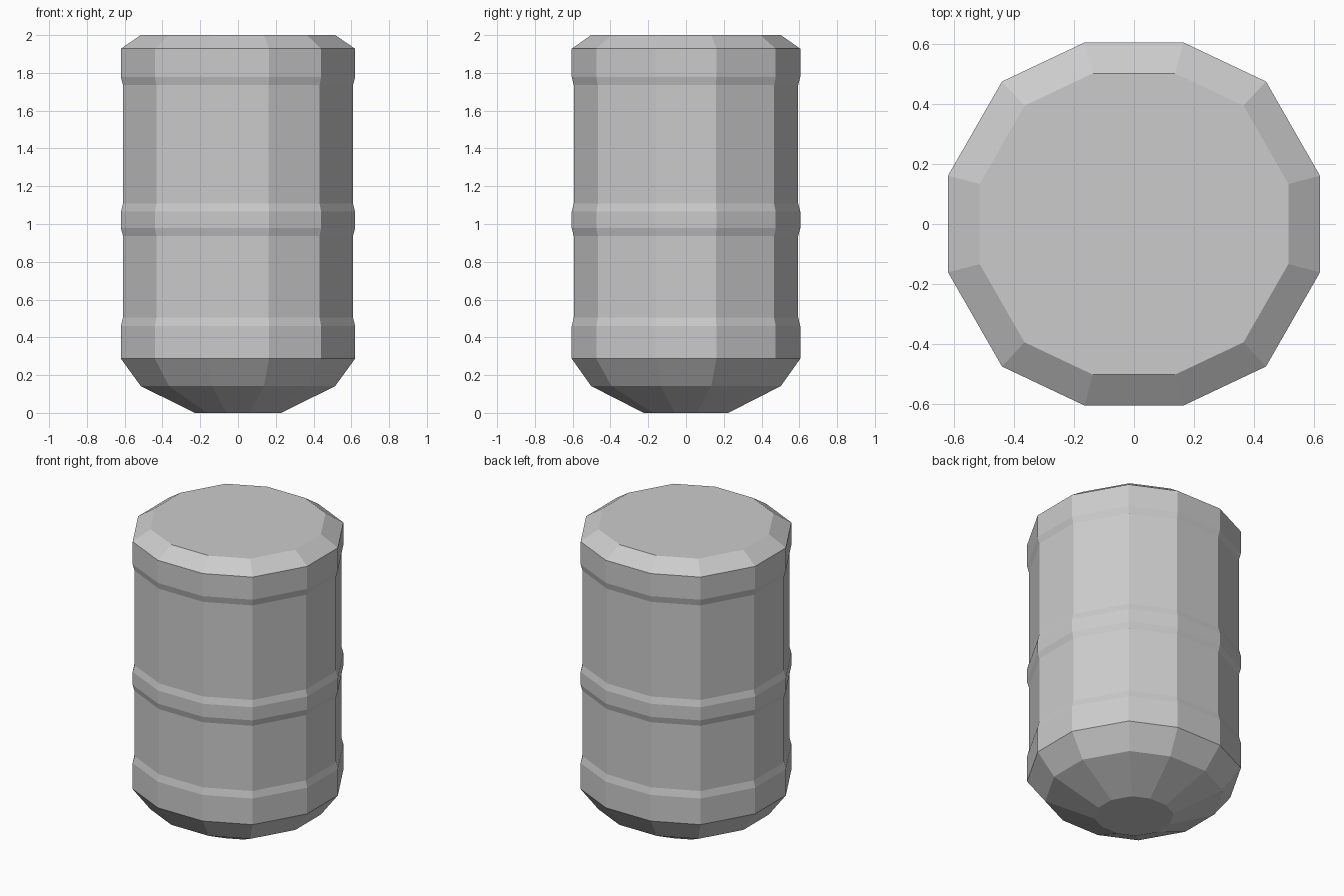
import bpy, bmesh

if "Cube" in bpy.data.objects:
    bpy.data.objects.remove(bpy.data.objects["Cube"])

# Twelve-sided cross-section: one quarter, mirrored around
quarter = [(0.62, 0.161), (0.44, 0.475), (0.165, 0.605)]
half = quarter + [(-x, y) for x, y in reversed(quarter)]
section = half + [(-x, -y) for x, y in half]

# Height and scale of each ring: rounded base, three raised bands, bevelled top
waist = 0.982
profile = [(0.0, 0.37), (0.142, 0.83), (0.287, 1.0),
           (0.46, 1.0), (0.505, waist), (0.937, waist),
           (0.978, 1.0), (1.065, 1.0), (1.108, waist),
           (1.735, waist), (1.778, 1.0), (1.928, 1.0), (2.0, 0.83)]

# Barrel body lofted through the rings
bm = bmesh.new()
rings = [[bm.verts.new((x * s, y * s, z)) for x, y in section] for z, s in profile]
n = len(section)
for low, high in zip(rings, rings[1:]):
    for i in range(n):
        j = (i + 1) % n
        bm.faces.new((low[i], low[j], high[j], high[i]))

# End caps
bm.faces.new(list(reversed(rings[0])))
bm.faces.new(rings[-1])
bmesh.ops.recalc_face_normals(bm, faces=bm.faces)

mesh = bpy.data.meshes.new("barrel")
bm.to_mesh(mesh)
bm.free()
bpy.context.collection.objects.link(bpy.data.objects.new("barrel", mesh))
